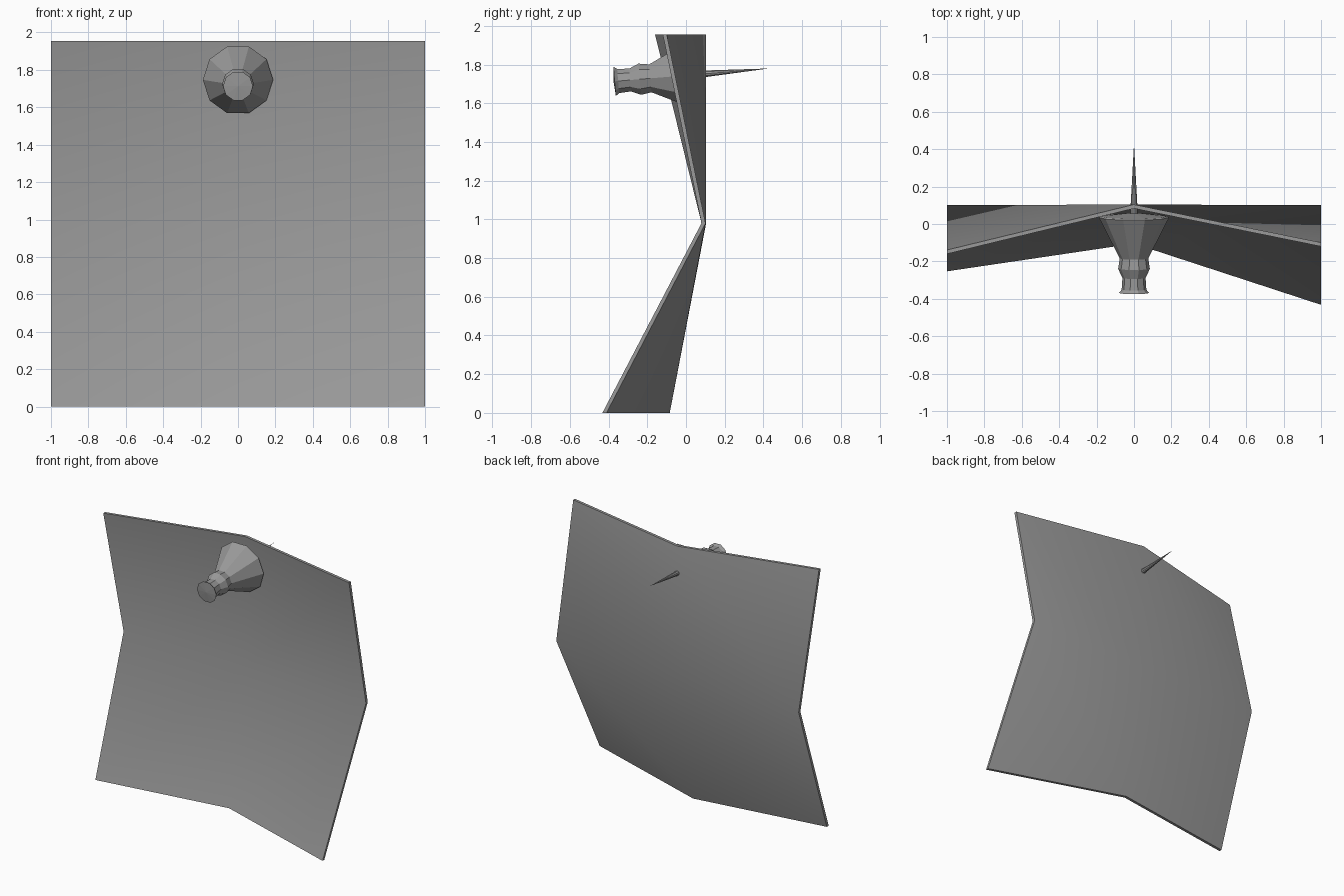
import bpy, bmesh, math
from mathutils import Matrix

if "Cube" in bpy.data.objects:
    bpy.data.objects.remove(bpy.data.objects["Cube"])

grey = bpy.data.materials.new("dark_grey")
grey.diffuse_color = (0.32, 0.32, 0.32, 1)
grey.use_nodes = True
grey.node_tree.nodes["Principled BSDF"].inputs["Base Color"].default_value = grey.diffuse_color


def finish(name, bm):
    bmesh.ops.recalc_face_normals(bm, faces=bm.faces)
    me = bpy.data.meshes.new(name)
    bm.to_mesh(me)
    bm.free()
    me.materials.append(grey)
    ob = bpy.data.objects.new(name, me)
    bpy.context.collection.objects.link(ob)
    return ob


def lathe(name, profile, sides, matrix):
    """Turn (radius, y) points about the y axis; radius 0 makes a pole."""
    bm = bmesh.new()
    rings = []
    for r, y in profile:
        if r == 0:
            rings.append([bm.verts.new((0, y, 0))] * sides)
            continue
        ring = []
        for i in range(sides):
            a = math.tau * (i + 0.5) / sides + math.pi / 2
            ring.append(bm.verts.new((r * math.cos(a), y, r * math.sin(a))))
        rings.append(ring)
    for p, q in zip(rings, rings[1:]):
        for i in range(sides):
            j = (i + 1) % sides
            bm.faces.new(list(dict.fromkeys((p[i], p[j], q[j], q[i]))))
    bm.transform(matrix)
    return finish(name, bm)


# Creased paper sheet: front depth per row (bottom to top), left to right
rows = [(0.0, (-0.253, -0.105, -0.432)),
        (0.98, (0.08, 0.083, 0.08)),
        (1.955, (-0.16, 0.083, -0.12))]
thickness = 0.021
bm = bmesh.new()
front = [[bm.verts.new((x, y, z)) for x, y in zip((-1, 0, 1), ys)] for z, ys in rows]
for r in range(2):
    for c in range(2):
        bm.faces.new((front[r][c], front[r][c + 1], front[r + 1][c + 1], front[r + 1][c]))
ext = bmesh.ops.extrude_face_region(bm, geom=bm.faces[:], use_keep_orig=True)
bmesh.ops.translate(bm, vec=(0, thickness, 0),
                    verts=[v for v in ext["geom"] if isinstance(v, bmesh.types.BMVert)])
paper = finish("paper_sheet", bm)
bpy.context.view_layer.objects.active = paper
paper.select_set(True)
bpy.ops.object.shade_smooth_by_angle(angle=math.radians(60))

# Push pin, tilted slightly upwards towards its point
tilt = Matrix.Translation((0, 0, 1.744)) @ Matrix.Rotation(0.083, 4, 'X')
lathe("pin_handle", [(0, -0.376), (0.08, -0.37), (0.066, -0.352),
                     (0.062, -0.29), (0.085, -0.24), (0.076, -0.185),
                     (0.188, 0.035), (0.178, 0.042), (0.03, 0.058), (0, 0.058)], 10, tilt)
lathe("pin_needle", [(0, 0.05), (0.02, 0.05), (0.018, 0.1), (0, 0.43)], 10, tilt)
